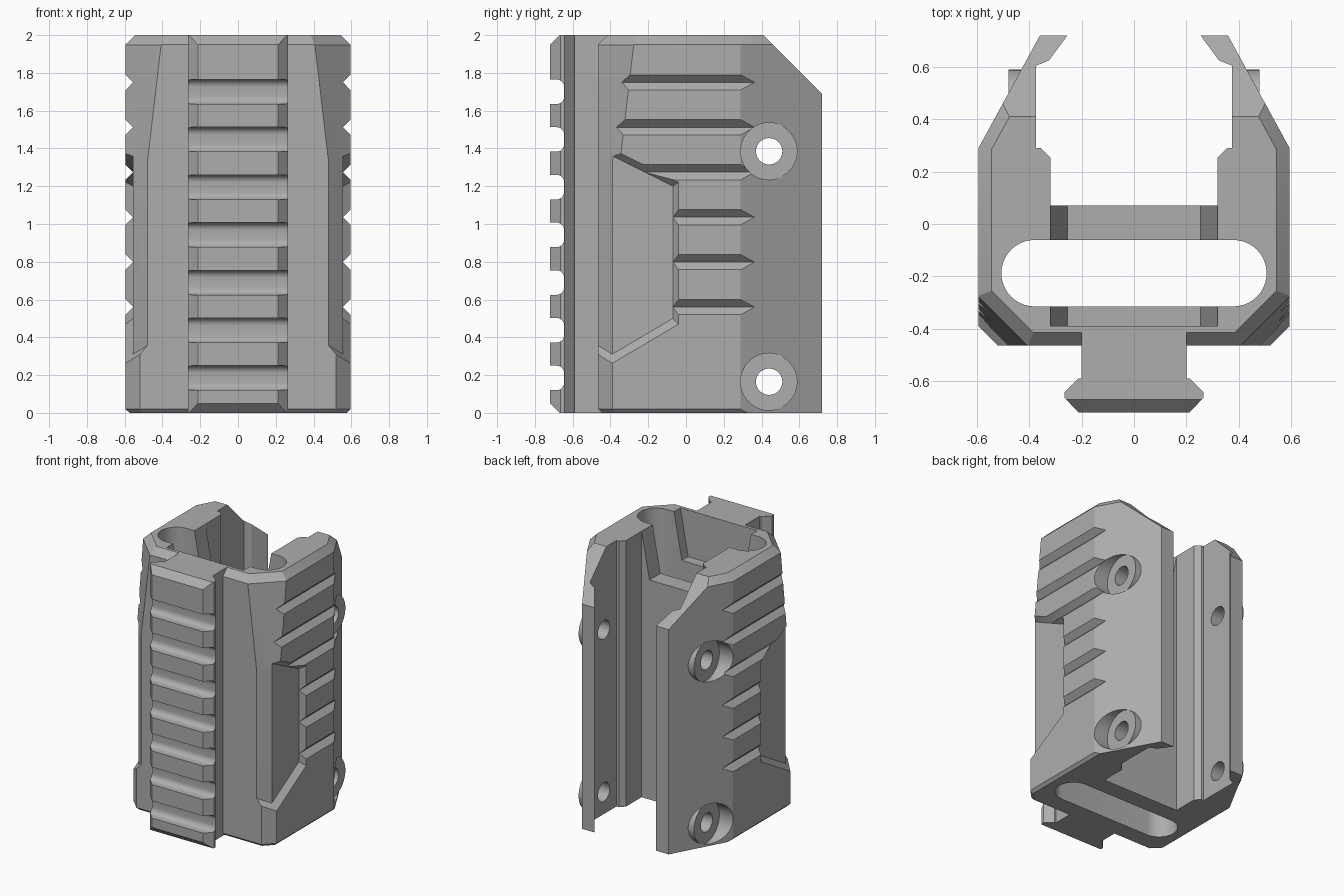
import bpy, bmesh, math
from mathutils import Vector

cube = bpy.data.objects.get("Cube")
if cube:
    bpy.data.objects.remove(cube, do_unlink=True)

grey = bpy.data.materials.new("matte grey")
grey.use_nodes = True
GREY = (0.42, 0.42, 0.42, 1)
grey.diffuse_color = GREY
grey.node_tree.nodes["Principled BSDF"].inputs["Base Color"].default_value = GREY


def prism(name, pts, axis, lo, hi, planes=()):
    """Extrude a flat outline along an axis, then trim it with planes (normal, distance)."""
    def place(p, h):
        u, v = p
        return {"x": (h, u, v), "y": (u, h, v), "z": (u, v, h)}[axis]
    bm = bmesh.new()
    face = bm.faces.new([bm.verts.new(place(p, lo)) for p in pts])
    out = bmesh.ops.extrude_face_region(bm, geom=[face])
    verts = [g for g in out["geom"] if isinstance(g, bmesh.types.BMVert)]
    step = Vector(place((0, 0), hi - lo))
    bmesh.ops.translate(bm, vec=step, verts=verts)
    for n, d in planes:
        n = Vector(n)
        cut = bmesh.ops.bisect_plane(bm, geom=bm.verts[:] + bm.edges[:] + bm.faces[:],
                                     plane_co=n * (d / n.length_squared), plane_no=n,
                                     clear_outer=True, dist=1e-6)
        rim = [g for g in cut["geom_cut"] if isinstance(g, bmesh.types.BMEdge)]
        if rim:
            bmesh.ops.holes_fill(bm, edges=[e for e in rim if e.is_boundary], sides=0)
    bmesh.ops.recalc_face_normals(bm, faces=bm.faces[:])
    mesh = bpy.data.meshes.new(name)
    bm.to_mesh(mesh)
    bm.free()
    mesh.materials.append(grey)
    ob = bpy.data.objects.new(name, mesh)
    bpy.context.collection.objects.link(ob)
    return ob


def combine(target, tool, mode="DIFFERENCE"):
    """Apply a boolean and discard the tool."""
    tool.hide_render = True
    mod = target.modifiers.new("bool", "BOOLEAN")
    mod.operation, mod.solver, mod.object = mode, "EXACT", tool
    graph = bpy.context.evaluated_depsgraph_get()
    graph.update()
    mesh = bpy.data.meshes.new_from_object(target.evaluated_get(graph))
    target.modifiers.clear()
    target.data = mesh
    bpy.data.objects.remove(tool, do_unlink=True)


def arc(cu, cv, r, a, b, n):
    angles = [math.radians(a + (b - a) * i / n) for i in range(n + 1)]
    return [(cu + r * math.cos(t), cv + r * math.sin(t)) for t in angles]


def mirrored(half):
    return half + [(-u, v) for u, v in reversed(half)]


def flip(pts, s):
    return [(s * u, v) for u, v in pts]


# Outer shell: a block trimmed by side, corner and bevel planes
shell = [((0, -1, 1), 2.415), ((0, -1, -1), 0.445), ((0, 1, 1), 2.41)]
for s in (1, -1):
    shell += [((s, -1, 0), 0.985), ((s, -1, 0.117), 1.1), ((s, 0.546, 0), 0.753),
              ((s, 0, 1), 2.545), ((s, -1, 1.4), 3.6), ((s, 0.546, 1.06), 2.82),
              ((s, 0, -1), 0.575), ((s, -1, -1.4), 0.957)]
block = mirrored([(0.595, -0.465), (0.595, 0.72)])
body = prism("body", block, "z", 0, 2, shell)

# Screw bosses with flat seats on the rear flanks
BOSSES = [(0.44, 1.385), (0.44, 0.165)]
for s in (1, -1):
    for y, z in BOSSES:
        ring = arc(y, z, 0.15, 0, 352.5, 47)
        combine(body, prism("boss", ring, "x", s * 0.39, s * 0.515), "UNION")
        seat = arc(y, z, 0.151, 0, 352.5, 47)
        combine(body, prism("seat_cutter", seat, "x", s * 0.48, s * 0.8))
        hole = arc(y, z, 0.07, 0, 345, 23)
        combine(body, prism("hole_cutter", hole, "x", s * 0.3, s * 0.7))

# Rear channel, open at the back
channel = mirrored([(0.32, 0.07), (0.32, 0.255), (0.355, 0.29), (0.375, 0.29),
                    (0.375, 0.605), (0.325, 0.625), (0.255, 0.72), (0.255, 0.9)])
combine(body, prism("channel_cutter", channel, "z", -0.5, 2.5))

# Rounded slot through the body
slot = arc(0.38, -0.188, 0.127, -90, 90, 20) + arc(-0.38, -0.188, 0.127, 90, 270, 20)
combine(body, prism("slot_cutter", slot, "z", -0.5, 2.5))

# Notch in the top of the inner walls
notch = mirrored([(0.255, 1.65), (0.357, 2.2)])
combine(body, prism("notch_cutter", notch, "y", -0.39, 0.12))

for s in (1, -1):
    # Sunken side panel wrapping onto the front corner
    panel = [(0.38, -0.565), (0.555, -0.39), (0.555, 0.2), (0.8, 0.2), (0.8, -0.565)]
    walls = [((-0.75 * s, 1, 0), -0.486), ((-0.9 * s, 0.5, 1), 0.6655),
             ((-1.2 * s, 0.59, -1), -1.207)]
    combine(body, prism("panel_cutter", flip(panel, s), "z", 0, 2, walls))
    # V-shaped grip grooves
    for i in range(6):
        z = 1.75 - 0.238 * i
        vee = [(0.555, z), (0.655, z - 0.1), (0.655, z + 0.1)]
        combine(body, prism("groove_cutter", flip(vee, s), "y", -0.6, 0.5))

# Front accessory rail with cross slots
profile = mirrored([(0.2, -0.41), (0.2, -0.59), (0.212, -0.59), (0.265, -0.643),
                    (0.265, -0.665), (0.212, -0.72)])
rail = prism("front_rail", profile, "z", 0, 2, [((0, -1, 1), 2.67), ((0, -1, -1), 0.67)])
for i in range(7):
    z = 0.12 + 0.2525 * i
    top = z + 0.13
    cross = ([(-0.8, z)] + arc(-0.685, z + 0.04, 0.04, -90, 0, 6)
             + arc(-0.685, top - 0.04, 0.04, 0, 90, 6) + [(-0.8, top)])
    combine(rail, prism("cross_slot_cutter", cross, "x", -0.4, 0.4))

# Keep flat faces crisp and round walls smooth
bpy.ops.object.select_all(action="DESELECT")
for ob in (body, rail):
    ob.select_set(True)
bpy.context.view_layer.objects.active = body
bpy.ops.object.shade_smooth_by_angle(angle=math.radians(25))
